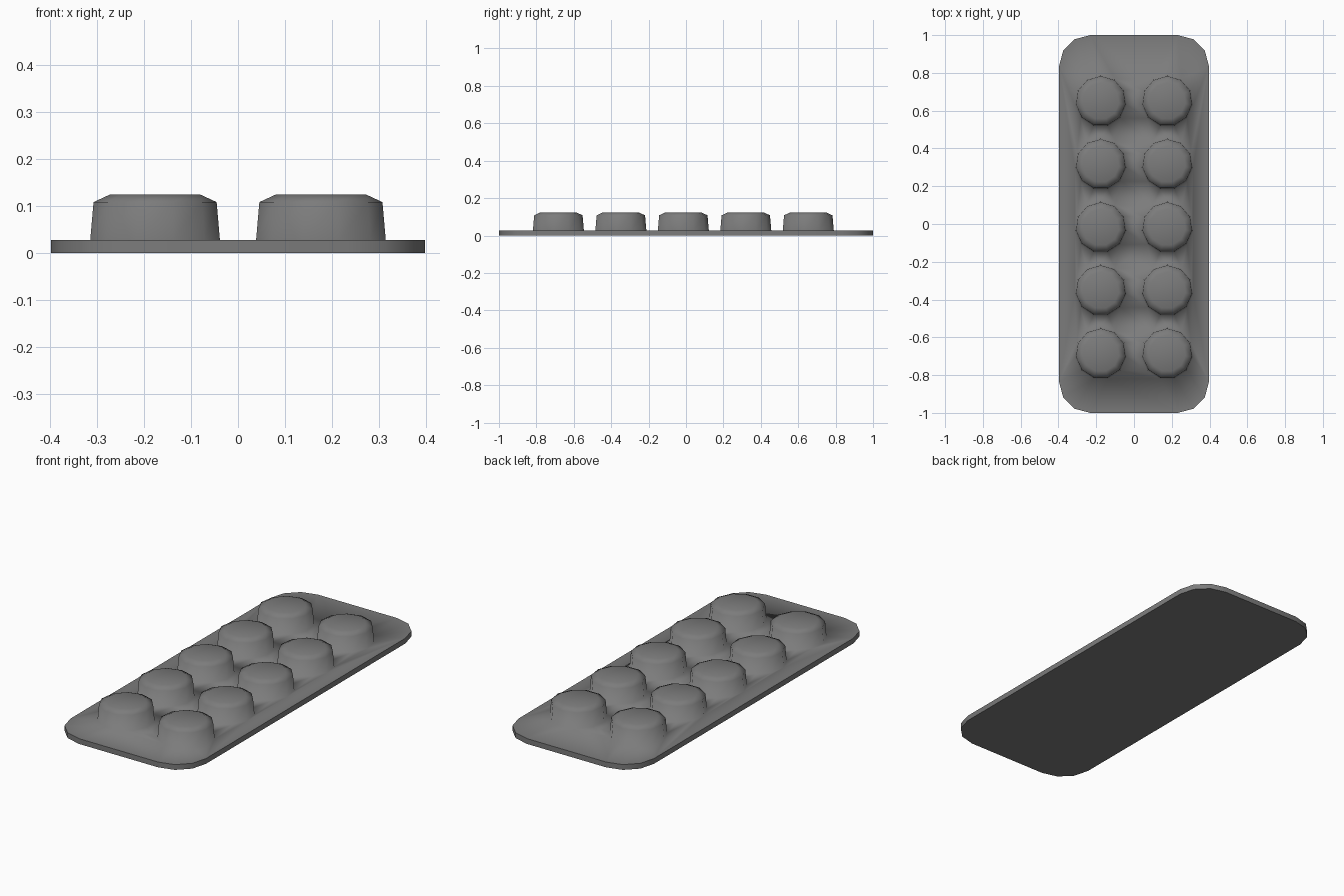
import bpy, bmesh
from math import sin, cos, pi, radians

cube = bpy.data.objects.get("Cube")
if cube:
    bpy.data.objects.remove(cube, do_unlink=True)

HALF_X, HALF_Y, CORNER, THICK = 0.397, 1.0, 0.165, 0.028
SIDES = 11
# Radius and height of each ring of a pocket, from the sheet upwards
POCKET = [(0.139, THICK), (0.132, 0.108), (0.097, 0.124)]

grey = bpy.data.materials.new("grey plastic")
grey.use_nodes = True
colour = (0.2, 0.2, 0.2, 1)
grey.diffuse_color = colour
grey.node_tree.nodes["Principled BSDF"].inputs["Base Color"].default_value = colour


def finish(name, bm):
    mesh = bpy.data.meshes.new(name)
    bm.to_mesh(mesh)
    bm.free()
    mesh.materials.append(grey)
    obj = bpy.data.objects.new(name, mesh)
    bpy.context.collection.objects.link(obj)
    return obj


def outline(bm, z):
    """Rounded rectangle, three segments per corner."""
    ring = []
    for q, (sx, sy) in enumerate([(1, 1), (-1, 1), (-1, -1), (1, -1)]):
        for i in range(4):
            a = radians(90 * q + 30 * i)
            ring.append(bm.verts.new((sx * (HALF_X - CORNER) + CORNER * cos(a),
                                      sy * (HALF_Y - CORNER) + CORNER * sin(a), z)))
    return ring


def loop_edges(bm, ring):
    return [bm.edges.new((v, ring[i - 1])) for i, v in enumerate(ring)]


def bridge(bm, low, high):
    for i in range(len(low)):
        bm.faces.new((low[i - 1], low[i], high[i], high[i - 1]))


def pocket(bm, x, y):
    rings = []
    for r, z in POCKET:
        angles = [pi / 2 + 2 * pi * i / SIDES for i in range(SIDES)]
        rings.append([bm.verts.new((x + r * cos(a), y + r * sin(a), z)) for a in angles])
    base = loop_edges(bm, rings[0])
    for low, high in zip(rings, rings[1:]):
        bridge(bm, low, high)
    bm.faces.new(rings[-1])
    return base


# Sheet with ten raised pockets, joined so the shading flows into the walls
bm = bmesh.new()
bottom, top = outline(bm, 0), outline(bm, THICK)
rim = loop_edges(bm, top)
edges = list(rim)
for x in (-0.176, 0.176):
    for row in range(5):
        edges += pocket(bm, x, -0.685 + 0.334 * row)
bmesh.ops.triangle_fill(bm, use_beauty=True, use_dissolve=False, edges=edges, normal=(0, 0, 1))
bridge(bm, bottom, top)
bmesh.ops.recalc_face_normals(bm, faces=bm.faces)
for f in bm.faces:
    f.smooth = True
for e in rim:
    e.smooth = False
finish("blister_sheet", bm)

# Flat foil closing the underside
bm = bmesh.new()
bm.faces.new(list(reversed(outline(bm, 0))))
finish("foil_backing", bm)
